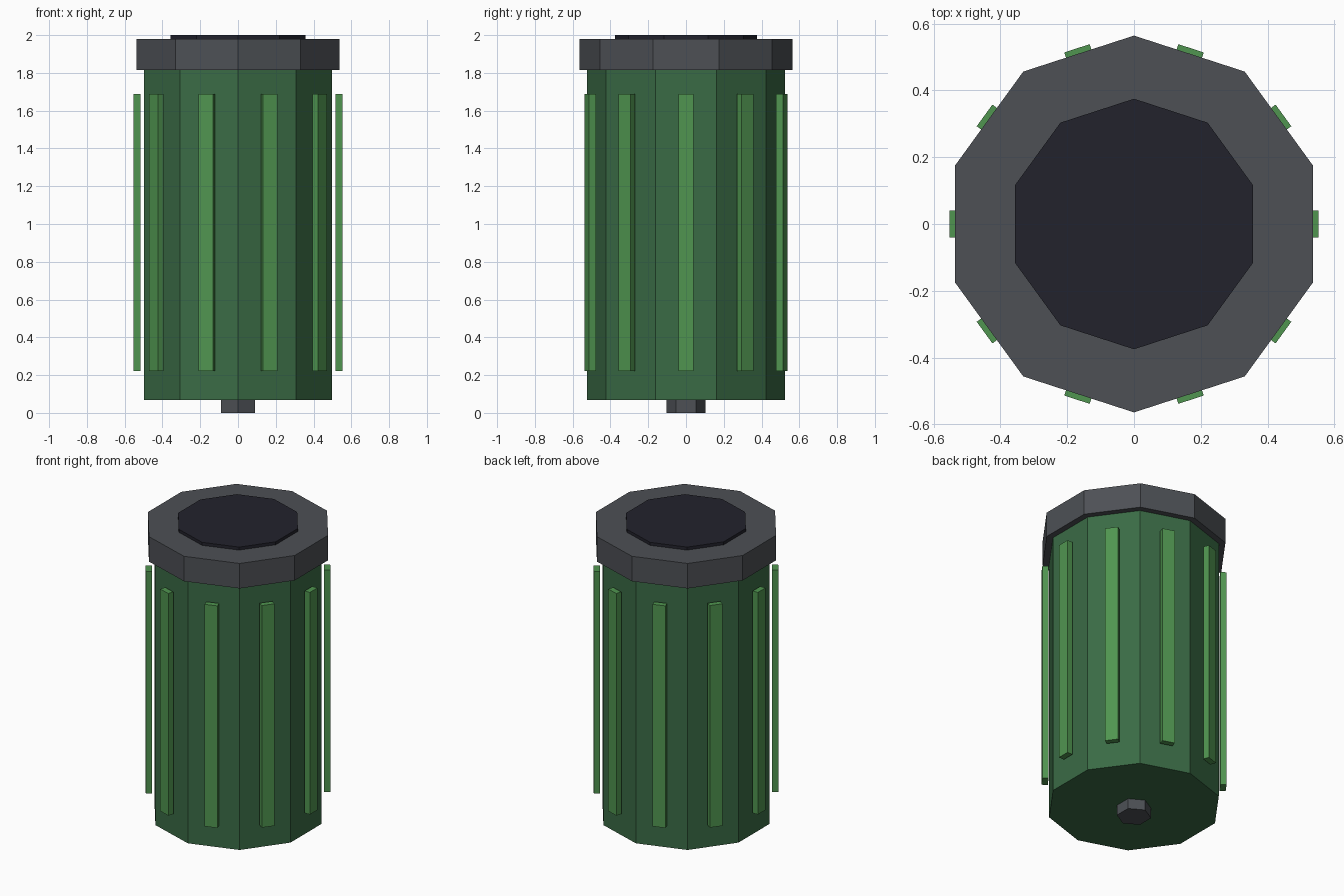
import bpy
from math import cos, sin, pi, tau

if "Cube" in bpy.data.objects:
    bpy.data.objects.remove(bpy.data.objects["Cube"], do_unlink=True)


def material(name, rgb):
    """Flat material from 0-255 display values, stored as linear."""
    lin = [((c / 255 + 0.055) / 1.055) ** 2.4 for c in rgb]
    mat = bpy.data.materials.new(name)
    mat.use_nodes = True
    mat.diffuse_color = (*lin, 1)
    mat.node_tree.nodes["Principled BSDF"].inputs["Base Color"].default_value = (*lin, 1)
    return mat


def finish(name, mat):
    obj = bpy.context.object
    obj.name = obj.data.name = name
    obj.data.materials.append(mat)
    return obj


def prism(name, sides, radius, bottom, top, mat):
    """Upright prism with one corner pointing along y."""
    bpy.ops.mesh.primitive_cylinder_add(
        vertices=sides, radius=radius, depth=top - bottom,
        location=(0, 0, (bottom + top) / 2))
    return finish(name, mat)


def slat(name, angle, mat):
    """Upright bar facing outwards, just clear of the body."""
    bpy.ops.mesh.primitive_cube_add(
        size=1, location=(0.534 * cos(angle), 0.534 * sin(angle), 0.955),
        rotation=(0, 0, angle))
    obj = finish(name, mat)
    obj.scale = (0.038, 0.08, 1.467)
    return obj


body_green = material("dark green", (58, 107, 69))
slat_green = material("light green", (80, 149, 80))
rim_grey = material("slate grey", (77, 80, 85))
lid_dark = material("near black", (34, 34, 44))

# Body, rim, opening and foot
prism("body", 10, 0.523, 0.068, 1.82, body_green)
prism("rim", 10, 0.564, 1.815, 1.98, rim_grey)
prism("opening", 10, 0.375, 1.95, 2.0, lid_dark)
prism("foot", 6, 0.104, 0.0, 0.08, rim_grey)

# One slat per side of the body
for i in range(10):
    slat(f"slat_{i + 1}", i * tau / 10, slat_green)
